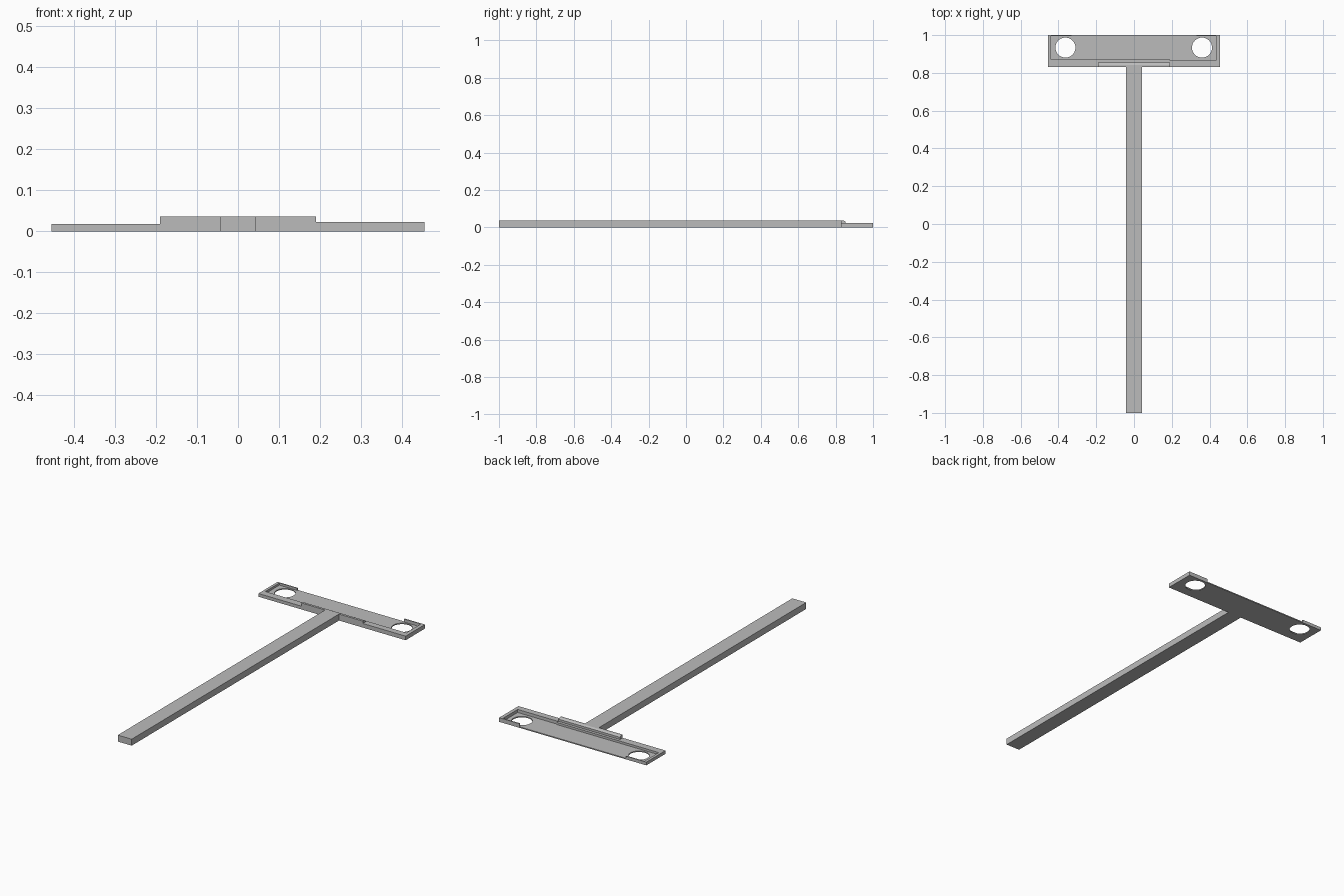
import bpy, bmesh, math
from mathutils import Vector

if "Cube" in bpy.data.objects:
    bpy.data.objects.remove(bpy.data.objects["Cube"])

grey = bpy.data.materials.new("plain grey")
grey.diffuse_color = (0.5, 0.5, 0.5, 1)
grey.use_nodes = True
grey.node_tree.nodes["Principled BSDF"].inputs["Base Color"].default_value = grey.diffuse_color


def prism(name, points, offset):
    """Extrude a closed 3D outline along an offset vector."""
    bm = bmesh.new()
    face = bm.faces.new([bm.verts.new(p) for p in points])
    out = bmesh.ops.extrude_face_region(bm, geom=[face])
    moved = [g for g in out["geom"] if isinstance(g, bmesh.types.BMVert)]
    bmesh.ops.translate(bm, verts=moved, vec=Vector(offset))
    bmesh.ops.recalc_face_normals(bm, faces=bm.faces)
    mesh = bpy.data.meshes.new(name)
    bm.to_mesh(mesh)
    bm.free()
    mesh.materials.append(grey)
    obj = bpy.data.objects.new(name, mesh)
    bpy.context.collection.objects.link(obj)
    return obj


def slab(name, outline, z0, z1):
    return prism(name, [(x, y, z0) for x, y in outline], (0, 0, z1 - z0))


FRONT, BACK, END, MID = 0.83, 1.0, 0.455, 0.19
FLOOR, TOP = 0.006, 0.036

# long handle
slab("handle", [(-0.043, -1), (0.043, -1), (0.043, FRONT), (-0.043, FRONT)], 0, TOP)

# rims: front wall, end wall and short back lip on each side
rims = (("left_rim", -1, 0.44, 0.87, 0.018), ("right_rim", 1, 0.435, 0.865, 0.023))
for name, s, inner_x, inner_y, height in rims:
    outline = [(MID, FRONT), (END, FRONT), (END, BACK), (0.33, BACK),
               (0.33, 0.994), (inner_x, 0.994), (inner_x, inner_y), (MID, inner_y)]
    slab(name, [(s * x, y) for x, y in outline], 0, height)

# raised centre block with a bevelled back edge and low step
profile = [(FRONT, 0), (FRONT, TOP), (0.843, TOP), (0.854, 0.03),
           (0.854, 0.018), (0.87, 0.018), (0.87, 0)]
prism("centre_block", [(-MID, y, z) for y, z in profile], (2 * MID, 0, 0))

# thin tray floor fitted inside the rims
floor = slab("tray_floor", [
    (-0.44, 0.87), (MID, 0.87), (MID, 0.865), (0.435, 0.865), (0.435, 0.994),
    (0.33, 0.994), (0.33, BACK), (-0.33, BACK), (-0.33, 0.994), (-0.44, 0.994)], 0, FLOOR)

# round holes through the floor
for x in (-0.363, 0.36):
    circle = [(x + 0.053 * math.cos(a), 0.934 + 0.053 * math.sin(a))
              for a in (math.tau * i / 48 for i in range(48))]
    cutter = slab("hole_cutter", circle, -0.05, 0.05)
    cutter.hide_render = True
    mod = floor.modifiers.new("hole", "BOOLEAN")
    mod.operation, mod.solver, mod.object = "DIFFERENCE", "EXACT", cutter
    bpy.context.view_layer.objects.active = floor
    bpy.ops.object.modifier_apply(modifier=mod.name)
    bpy.data.objects.remove(cutter)
